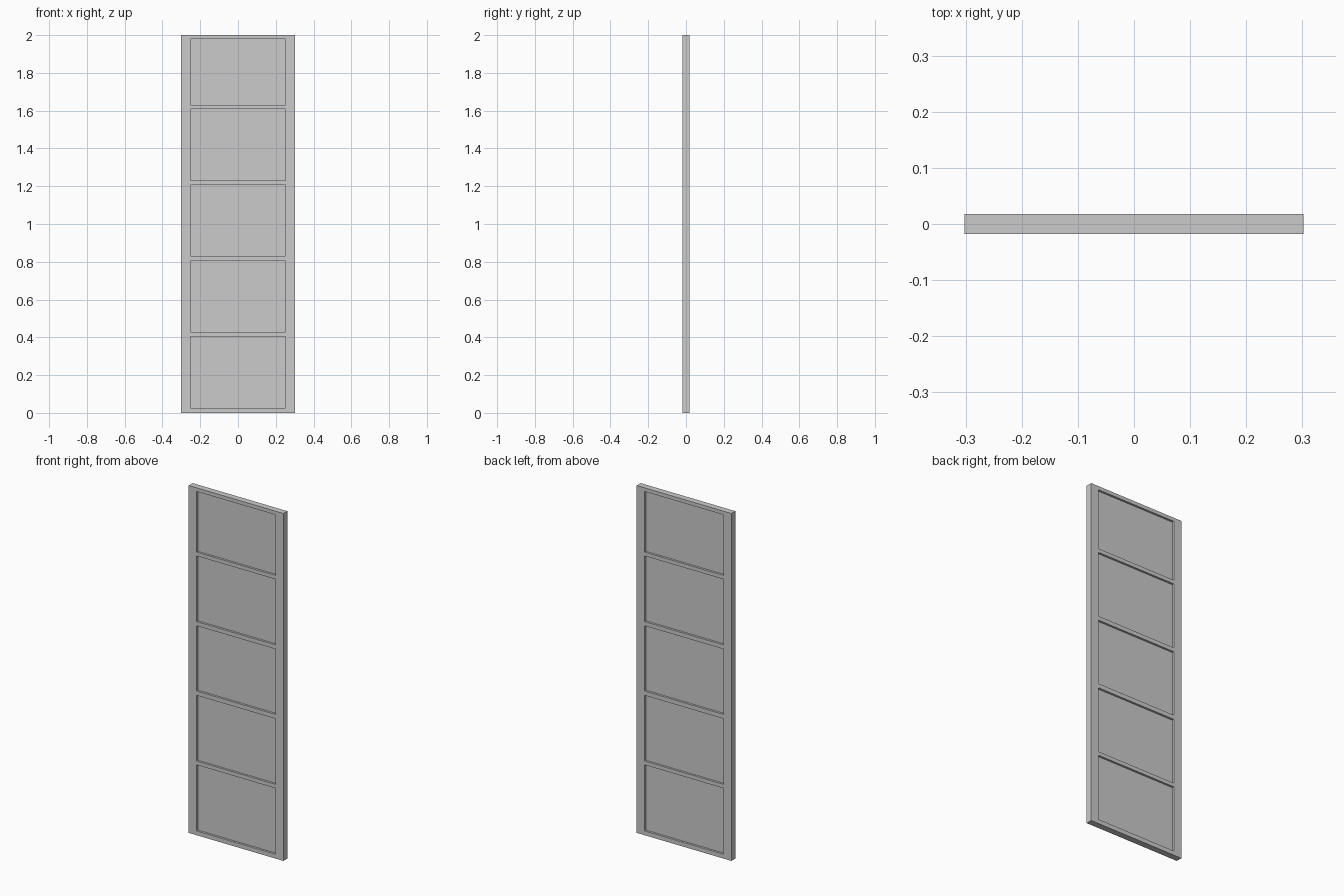
import bpy, bmesh

if "Cube" in bpy.data.objects:
    bpy.data.objects.remove(bpy.data.objects["Cube"])

THICK = 0.036          # door thickness
PANE = 0.012           # infill panel thickness
HALF_W, HALF_OPEN = 0.302, 0.252
OPENINGS = [(0.025, 0.405), (0.427, 0.805), (0.83, 1.206), (1.23, 1.608), (1.63, 1.979)]


def slab_from_cells(name, xs, zs, keep, thick):
    """Flat grid in the xz plane, keeping chosen cells, thickened about y = 0."""
    bm = bmesh.new()
    v = [[bm.verts.new((x, -thick / 2, z)) for z in zs] for x in xs]
    for i in range(len(xs) - 1):
        for j in range(len(zs) - 1):
            if keep(i, j):
                bm.faces.new((v[i][j], v[i + 1][j], v[i + 1][j + 1], v[i][j + 1]))
    # extrude the outline backwards, keeping the front faces
    front = bm.faces[:]
    ext = bmesh.ops.extrude_face_region(bm, geom=front, use_keep_orig=True)
    moved = [g for g in ext["geom"] if isinstance(g, bmesh.types.BMVert)]
    bmesh.ops.translate(bm, verts=moved, vec=(0, thick, 0))
    bmesh.ops.recalc_face_normals(bm, faces=bm.faces)
    mesh = bpy.data.meshes.new(name)
    bm.to_mesh(mesh)
    bm.free()
    ob = bpy.data.objects.new(name, mesh)
    bpy.context.collection.objects.link(ob)
    return ob


# frame: stiles and rails in one piece, with five openings
levels = [0.0] + [z for pair in OPENINGS for z in pair] + [2.0]
slab_from_cells("door_frame", [-HALF_W, -HALF_OPEN, HALF_OPEN, HALF_W], levels,
                lambda i, j: not (i == 1 and j % 2 == 1), THICK)

# recessed infill panels, visible from both sides
for n, pair in enumerate(OPENINGS):
    slab_from_cells(f"door_panel_{n + 1}", [-HALF_OPEN, HALF_OPEN], pair,
                    lambda i, j: True, PANE)
